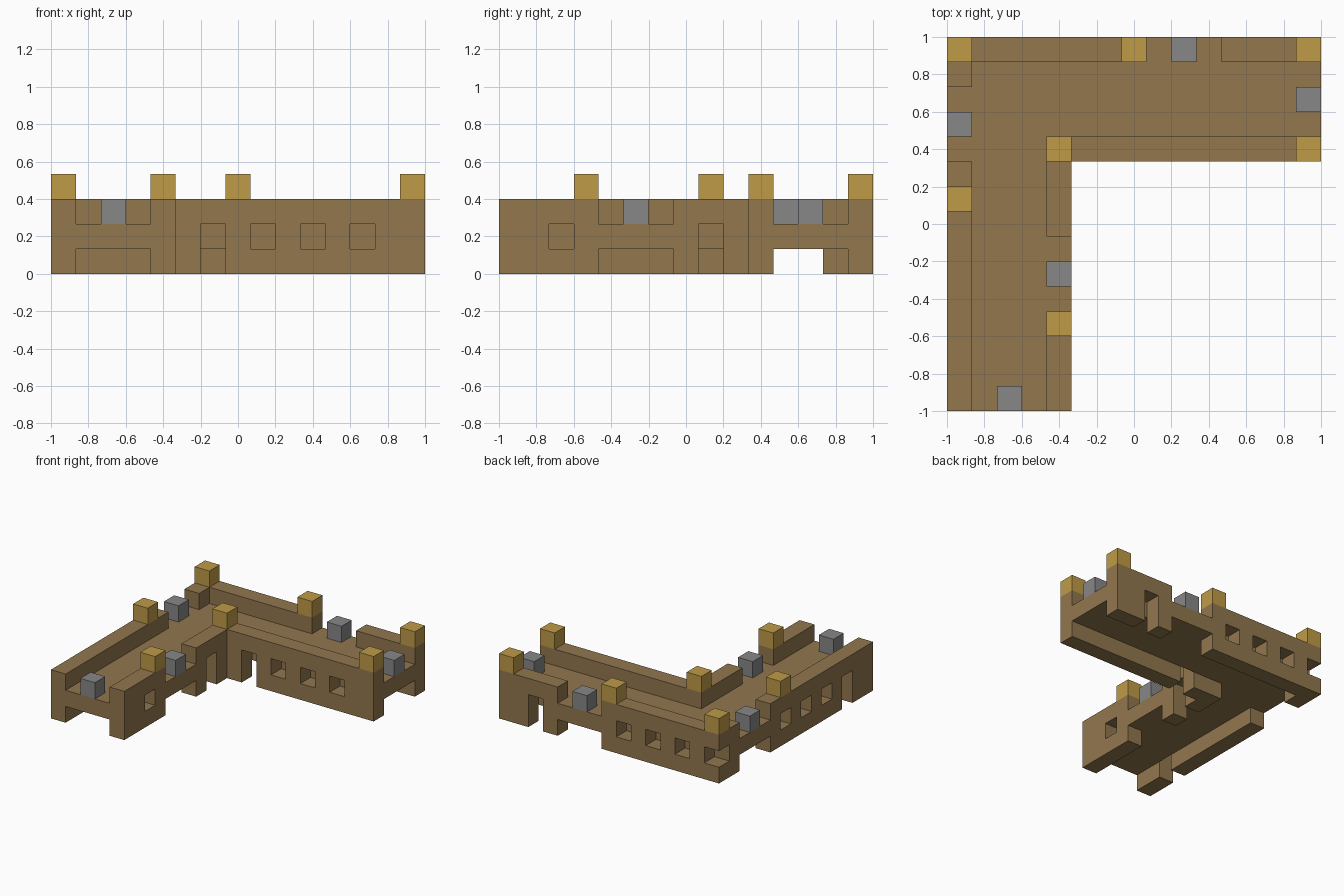
import bpy, bmesh
from mathutils import Vector

U = 2 / 15  # edge of one block

if "Cube" in bpy.data.objects:
    bpy.data.objects.remove(bpy.data.objects["Cube"], do_unlink=True)


def material(name, rgb):
    m = bpy.data.materials.new(name)
    m.use_nodes = True
    m.diffuse_color = (*rgb, 1)
    m.node_tree.nodes["Principled BSDF"].inputs["Base Color"].default_value = (*rgb, 1)
    return m


brown = material("brown_wood", (0.287, 0.184, 0.076))
gold = material("gold", (0.521, 0.328, 0.062))
gray = material("gray_stone", (0.246, 0.242, 0.246))


def block(x, y, z):
    """All cells in the given ranges; a plain number is a single cell."""
    rng = [(v,) if isinstance(v, int) else v for v in (x, y, z)]
    return {(a, b, c) for a in rng[0] for b in rng[1] for c in rng[2]}


def build(name, cells, mat):
    """Skin a set of cells with only their exposed faces, merged where flat."""
    bm = bmesh.new()
    for cell in cells:
        for axis in range(3):
            for side in (-1, 1):
                n = Vector((0, 0, 0))
                n[axis] = side
                if tuple(int(c + d) for c, d in zip(cell, n)) in cells:
                    continue
                u = Vector((0, 0, 0))
                u[(axis + 1) % 3] = 1
                v = n.cross(u)
                mid = Vector(cell) + Vector((0.5, 0.5, 0.5)) + n / 2
                ring = [mid + (u * a + v * b) / 2
                        for a, b in ((-1, -1), (1, -1), (1, 1), (-1, 1))]
                bm.faces.new([bm.verts.new((p.x * U - 1, p.y * U - 1, p.z * U))
                              for p in ring])
    bmesh.ops.remove_doubles(bm, verts=bm.verts, dist=U / 100)
    bmesh.ops.dissolve_limit(bm, angle_limit=0.01, verts=bm.verts, edges=bm.edges)
    mesh = bpy.data.meshes.new(name)
    bm.to_mesh(mesh)
    bm.free()
    mesh.materials.append(mat)
    obj = bpy.data.objects.new(name, mesh)
    bpy.context.collection.objects.link(obj)


full, levels = range(15), range(3)

# L-shaped deck at mid height
fort = block(range(5), full, 1) | block(full, range(10, 15), 1)

# Perimeter walls from ground to parapet
fort |= block(0, full, levels) | block(full, 14, levels)
fort |= block(range(5), 0, levels) | block(14, range(10, 15), levels)
fort |= block(4, range(11), levels) | block(range(4, 15), 10, levels)

# Three-wide gaps in the parapet with matching openings at the ground
for x, y in ((range(1, 4), 0), (4, range(4, 7)), (14, range(11, 14)),
             (range(8, 11), 14), (0, range(10, 13))):
    fort -= block(x, y, (0, 2))

# Doorways
for x, y in ((6, 10), (4, 8), (12, 14), (0, 2)):
    fort -= block(x, y, (0, 1))

# Windows
for x, y in ((range(8, 13, 2), 10), (4, 2), (range(0, 7, 2), 14), (0, range(4, 9, 2))):
    fort -= block(x, y, 1)

build("fort_walls", fort, brown)

# Gold blocks on the parapet
for i, (x, y) in enumerate(((0, 14), (7, 14), (14, 14), (14, 10), (4, 10), (4, 3), (0, 8))):
    build(f"gold_block_{i + 1}", block(x, y, 3), gold)

# Stone blocks standing in the parapet gaps
for i, (x, y) in enumerate(((2, 0), (4, 5), (14, 12), (9, 14), (0, 11))):
    build(f"stone_block_{i + 1}", block(x, y, 2), gray)
